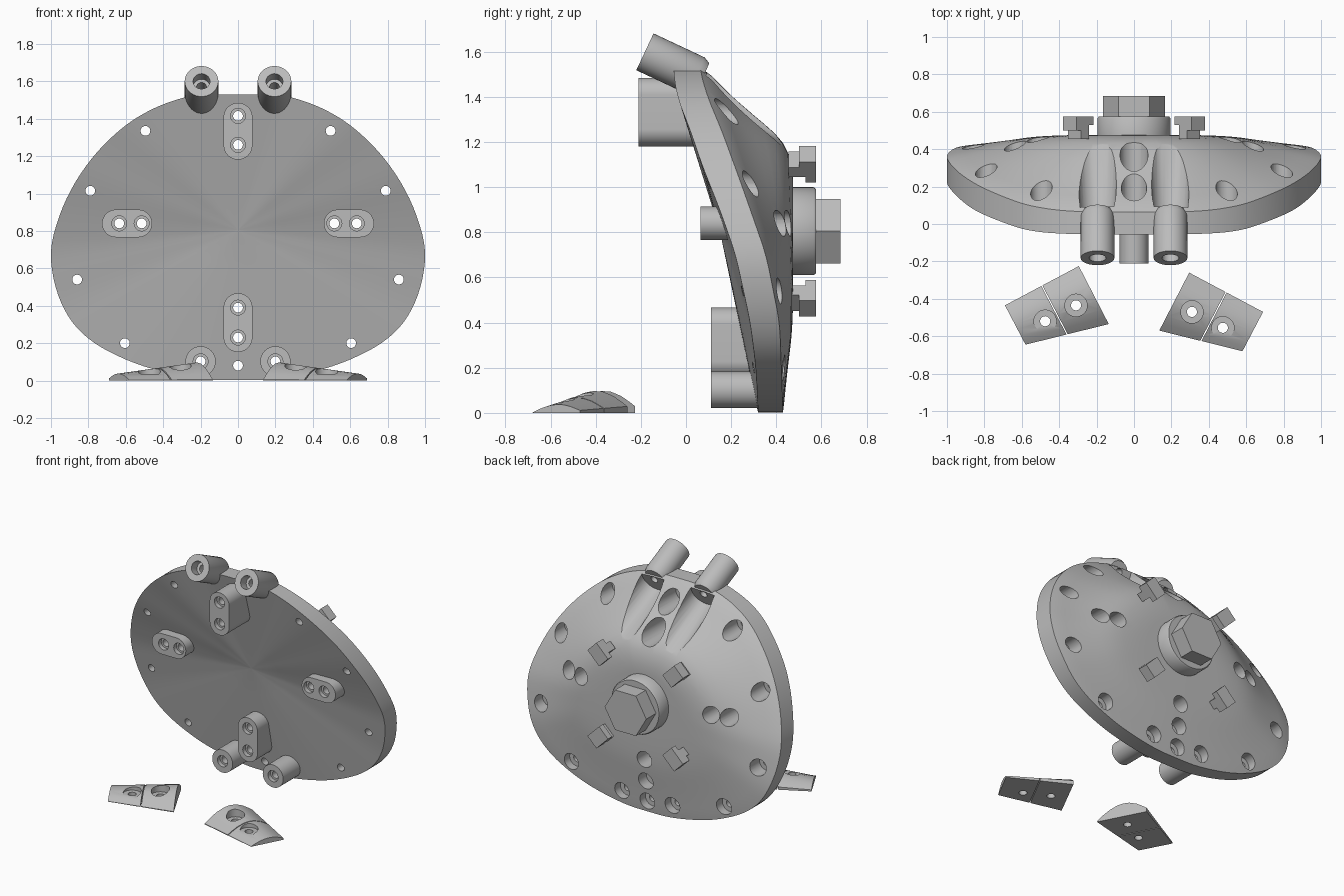
import bpy, bmesh, math
from mathutils import Vector, Matrix

if "Cube" in bpy.data.objects:
    bpy.data.objects.remove(bpy.data.objects["Cube"])

gray = bpy.data.materials.new("plain gray")
gray.diffuse_color = (0.5, 0.5, 0.5, 1)
gray.use_nodes = True
gray.node_tree.nodes["Principled BSDF"].inputs["Base Color"].default_value = gray.diffuse_color
CZ = 0.805                      # height of the plate centre


def finish(name, bm, angle=35):
    bmesh.ops.recalc_face_normals(bm, faces=bm.faces)
    me = bpy.data.meshes.new(name)
    bm.to_mesh(me)
    bm.free()
    ob = bpy.data.objects.new(name, me)
    bpy.context.collection.objects.link(ob)
    me.materials.append(gray)
    return ob


def smooth(ob, angle=35):
    bpy.ops.object.select_all(action='DESELECT')
    ob.select_set(True)
    bpy.context.view_layer.objects.active = ob
    bpy.ops.object.shade_smooth_by_angle(angle=math.radians(angle))


def cut(ob, cutter):
    m = ob.modifiers.new("holes", 'BOOLEAN')
    m.operation, m.solver, m.object = 'DIFFERENCE', 'EXACT', cutter
    bpy.context.view_layer.objects.active = ob
    bpy.ops.object.modifier_apply(modifier=m.name)


def loft(bm, rings):
    """Skin closed rings of equal length and cap both ends."""
    vs = [[bm.verts.new(p) for p in r] for r in rings]
    n = len(vs[0])
    for a, b in zip(vs, vs[1:]):
        for i in range(n):
            bm.faces.new((a[i], a[(i + 1) % n], b[(i + 1) % n], b[i]))
    bm.faces.new(vs[0])
    bm.faces.new(vs[-1])


def lathe(bm, start, direction, profile, n=32, turn=0):
    """Solid of revolution; profile is (distance, radius)."""
    d = Vector(direction).normalized()
    u = d.orthogonal().normalized() if abs(d.x) > .01 else Vector((1, 0, 0))
    v = d.cross(u)
    ang = [turn + math.tau * i / n for i in range(n)]
    loft(bm, [[Vector(start) + d * s + (u * math.cos(a) + v * math.sin(a)) * r for a in ang]
              for s, r in profile])


def interp(table, t):
    for (a, p), (b, q) in zip(table, table[1:]):
        if t <= b:
            return p + (q - p) * max(0, (t - a) / (b - a))
    return table[-1][1]


def soft(table, t, w):
    return sum(interp(table, t + w * k / 4) for k in range(-4, 5)) / 9


# Rim depth by height, and dome rise by fraction of radius
FRONT = [(-.2, .32), (0, .32), (.2, .31), (.4, .285), (.7, .22), (.9, .15), (1.1, .07),
         (1.25, .02), (1.4, -.04), (1.52, -.057), (1.7, -.06)]
BACK = [(-.2, .43), (0, .43), (.4, .415), (.7, .355), (1, .25), (1.26, .155), (1.4, .095),
        (1.525, .06), (1.7, .06)]
RISE = [(-.2, 1), (.36, 1), (.51, .93), (.6, .81), (.73, .53), (.84, .31), (.95, .12), (1, 0)]

# Plate outline, right half mirrored, smoothed by a spline
half = [(0, 1.53), (.2, 1.525), (.3, 1.51), (.45, 1.455), (.6, 1.365), (.75, 1.225), (.87, 1.06),
        (.955, .88), (1, .69), (.975, .5), (.905, .34), (.8, .225), (.65, .135), (.45, .06),
        (.2, .01), (0, .002)]
pts = [Vector(p) for p in half + [(-x, z) for x, z in half[-2:0:-1]]]
outline = []
for i in range(len(pts)):
    a, b, c, d = (pts[(i + k) % len(pts)] for k in (-1, 0, 1, 2))
    for t in (0, .25, .5, .75):
        outline.append(b + .5 * t * (c - a + t * (2 * a - 5 * b + 4 * c - d + t * (3 * (b - c) + d - a))))


def plate_ring(t, front):
    ring = []
    for p in outline:
        if front:
            y = .15 + (soft(FRONT, p.y, .06) - .15) * t
        else:
            rim = soft(BACK, p.y, .06)
            y = rim + (.475 - rim) * (soft(RISE, t, .04) if t < .93 else interp(RISE, t))
        ring.append((p.x * t, y, CZ + (p.y - CZ) * t))
    return ring


bm = bmesh.new()
loft(bm, [plate_ring(t, True) for t in (.01, .25, .5, .75, 1)] +
     [plate_ring(t, False) for t in (1, .985, .95, .9, .84, .78, .72, .66, .6, .54, .48, .42, .36, .28, .01)])
plate = finish("domed_plate", bm)

# Cutter holding every stepped bore
bm = bmesh.new()


def bore(x, z, face=None, wide=.058):
    floor = interp(FRONT, z) + .06
    prof = [(-.4, .026)]
    if face is not None:
        prof = [(face - .01, .04), (face + .03, .04), (face + .03, .026)]
    lathe(bm, (x, 0, z), (0, 1, 0), prof + [(floor, .026), (floor, wide), (.7, wide)], 24)


TUBE_DIR = Vector((0, .905, -.425))
for s in (-1, 1):
    for x, z in ((.495, 1.335), (.79, 1.015), (.86, .54), (.605, .2)):
        bore(s * x, z)
    for x in (.515, .635):
        bore(s * x, .84, .065)
    bore(s * .2, .1025, .11)
    lathe(bm, (s * .195, -.182, 1.6), TUBE_DIR,
          [(-.01, .045), (.07, .045), (.07, .026), (.29, .026), (.29, .095), (.8, .12)], 28)
bore(0, .08)
bore(0, 1.415, -.21, .068)
bore(0, 1.26, -.21, .075)
bore(0, .39, .11)
bore(0, .23, .11)
cutter = finish("bore_cutter", bm)
cutter.hide_render = True

# Mounting pads with rounded ends
def pad(name, x, z, half_len, r, y0, y1, upright):
    ring = []
    for i in range(33):
        a = math.pi * (i % 33) / 32
        ring.append((half_len + r * math.sin(a), r * math.cos(a)))
    ring += [(-p, -q) for p, q in ring]
    if upright:
        ring = [(q, p) for p, q in ring]
    bm = bmesh.new()
    loft(bm, [[(x + p, y, z + q) for p, q in ring] for y in (y0, y1)])
    return finish(name, bm)


drilled = [plate,
           pad("top_pad", 0, 1.333, .075, .077, -.21, .07, True),
           pad("bottom_pad", 0, .31, .08, .077, .11, .33, True)]
for s, side in ((-1, "left"), (1, "right")):
    drilled.append(pad(side + "_pad", s * .593, .84, .06, .074, .065, .23, False))
    # Angled tubes above and straight posts below
    bm = bmesh.new()
    lathe(bm, (s * .195, -.182, 1.6), TUBE_DIR, [(0, .09), (.25, .09), (.28, .075)], 40)
    drilled.append(finish(side + "_tube", bm))
    bm = bmesh.new()
    lathe(bm, (s * .2, 0, .1025), (0, 1, 0), [(.11, .081), (.35, .081)], 40)
    drilled.append(finish(side + "_post", bm))
for ob in drilled:
    cut(ob, cutter)
    smooth(ob)
bpy.data.objects.remove(cutter)

# Hub with hexagonal head
bm = bmesh.new()
lathe(bm, (0, 0, CZ), (0, 1, 0), [(.46, .195), (.565, .195), (.575, .188)], 48)
smooth(finish("hub", bm))
bm = bmesh.new()
lathe(bm, (0, 0, CZ), (0, 1, 0), [(.57, .165), (.685, .165)], 6)
finish("hex_head", bm)

# Hooked clips on the diagonals
hook = [(.39, .455), (.45, .455), (.45, .5), (.485, .5), (.485, .575), (.355, .575), (.355, .53), (.39, .53)]
for sx in (-1, 1):
    for sz in (-1, 1):
        out = Vector((sx, 0, sz)).normalized()
        side = Vector((-sz, 0, sx)).normalized()
        bm = bmesh.new()
        loft(bm, [[out * r + side * w + Vector((0, y, CZ)) for r, y in hook] for w in (-.05, .05)])
        finish("clip", bm)

# Floor wedges, each split in two, with stepped screw holes
crown = [(0, .06), (.12, .4), (.25, .7), (.4, .93), (.52, 1), (.65, .97), (.8, .77), (.92, .5), (1, .3)]
for s, dy in ((-1, .035), (1, 0)):
    bm = bmesh.new()
    for x, y in ((.31, -.47), (.475, -.555)):
        lathe(bm, (s * x, y + dy, 0), (0, 0, 1), [(-.02, .027), (.035, .027), (.035, .06), (.2, .06)], 28)
    holes = finish("wedge_cutter", bm)
    holes.hide_render = True
    front = Vector((.135, -.57, 0)), Vector((.58, -.68, 0))
    back = Vector((.295, -.26, 0)), Vector((.69, -.47, 0))
    for u0, u1, name in ((0, .493, "inner_wedge"), (.507, 1, "outer_wedge")):
        bm = bmesh.new()
        rings = []
        for u in (u0, u1):
            f, b = front[0].lerp(front[1], u), back[0].lerp(back[1], u)
            ring = [f.lerp(b, v) + Vector((0, 0, h * (.097 - .06 * u))) for v, h in crown] + [b, f]
            rings.append([(s * p.x, p.y + dy, p.z) for p in ring])
        loft(bm, rings)
        ob = finish(name, bm)
        cut(ob, holes)
        smooth(ob, 30)
    bpy.data.objects.remove(holes)
